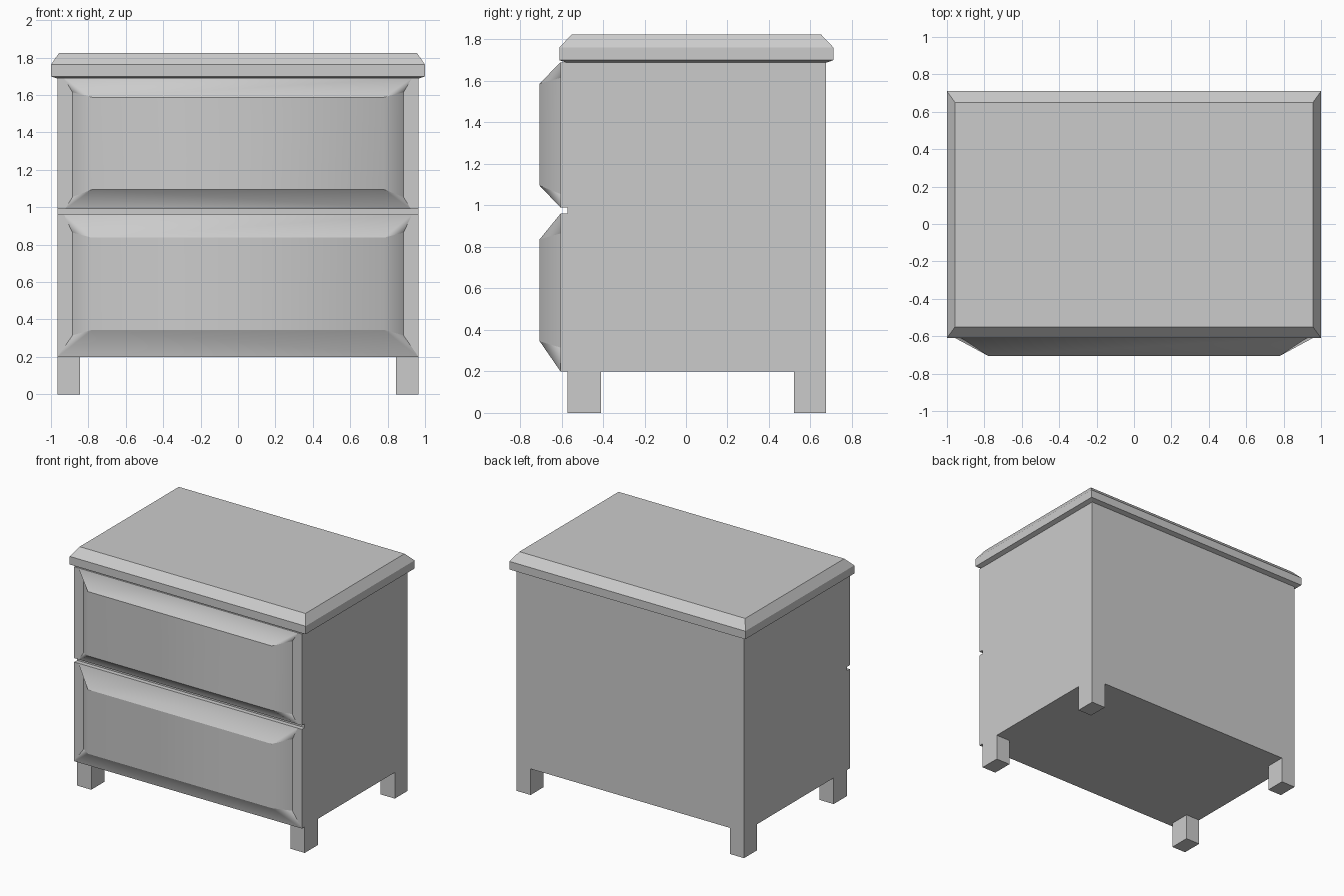
import bpy, bmesh

if "Cube" in bpy.data.objects:
    bpy.data.objects.remove(bpy.data.objects["Cube"])

FRONT, BULGE = -0.605, -0.705


def make(name, verts, faces):
    mesh = bpy.data.meshes.new(name)
    mesh.from_pydata(verts, [], faces)
    bm = bmesh.new()
    bm.from_mesh(mesh)
    bmesh.ops.recalc_face_normals(bm, faces=bm.faces)
    bm.to_mesh(mesh)
    bm.free()
    obj = bpy.data.objects.new(name, mesh)
    bpy.context.collection.objects.link(obj)
    return obj


def loft(name, rings):
    """Skin equal-length closed rings and cap both ends."""
    n = len(rings[0])
    verts = [p for r in rings for p in r]
    faces = [tuple(range(n)), tuple(range((len(rings) - 1) * n, len(rings) * n))]
    for k in range(len(rings) - 1):
        for i in range(n):
            j = (i + 1) % n
            faces.append((k * n + i, k * n + j, (k + 1) * n + j, (k + 1) * n + i))
    return make(name, verts, faces)


def rect(x0, x1, y0, y1, z):
    return [(x0, y0, z), (x1, y0, z), (x1, y1, z), (x0, y1, z)]


# Cabinet body: side profile with the gap between the drawers, extruded across x
profile = [(FRONT, 0.20), (0.675, 0.20), (0.675, 1.69), (FRONT, 1.69),
           (FRONT, 0.99), (-0.57, 0.99), (-0.57, 0.96), (FRONT, 0.96)]
loft("cabinet_body", [[(x, y, z) for y, z in profile] for x in (-0.965, 0.965)])

# Table top with chamfered upper and lower rims
loft("table_top", [rect(-0.965, 0.965, -0.575, 0.675, 1.688),
                   rect(-1, 1, -0.61, 0.71, 1.70),
                   rect(-1, 1, -0.61, 0.71, 1.762),
                   rect(-0.957, 0.957, -0.55, 0.65, 1.825)])

# Four square legs
for side, sx in (("left", -1), ("right", 1)):
    for end, y0, y1 in (("front", -0.57, -0.41), ("back", 0.52, 0.675)):
        xa, xb = sorted((sx * 0.845, sx * 0.965))
        loft(f"{end}_{side}_leg", [rect(xa, xb, y0, y1, z) for z in (0, 0.2)])


def drawer(name, low, high):
    """Raised drawer front; low/high = (outer z, side z, front z, outer x)."""
    verts = []
    for sx in (-1, 1):
        for outer_z, side_z, front_z, outer_x in (low, high):
            verts += [(sx * 0.78, BULGE, front_z),
                      (sx * 0.885, FRONT, side_z),
                      (sx * outer_x, FRONT, outer_z)]
    faces = [(0, 6, 9, 3),                          # front panel
             (0, 6, 8, 2), (3, 9, 11, 5),           # bottom and top bevels
             (0, 1, 4, 3), (6, 7, 10, 9),           # side slopes
             (0, 1, 2), (3, 4, 5), (6, 7, 8), (9, 10, 11)]  # corners
    mesh = make(name, verts, faces).data
    # Soft shading at the front's side edges and bevel ends, sharp elsewhere
    soft = {(0, 3), (6, 9), (0, 2), (3, 5), (6, 8), (9, 11)}
    mesh.polygons.foreach_set("use_smooth", [True] * len(mesh.polygons))
    for e in mesh.edges:
        e.use_edge_sharp = tuple(sorted(e.vertices)) not in soft


drawer("lower_drawer", (0.20, 0.315, 0.345, 0.965), (0.96, 0.865, 0.837, 0.93))
drawer("upper_drawer", (0.99, 1.055, 1.095, 0.925), (1.69, 1.615, 1.588, 0.93))
